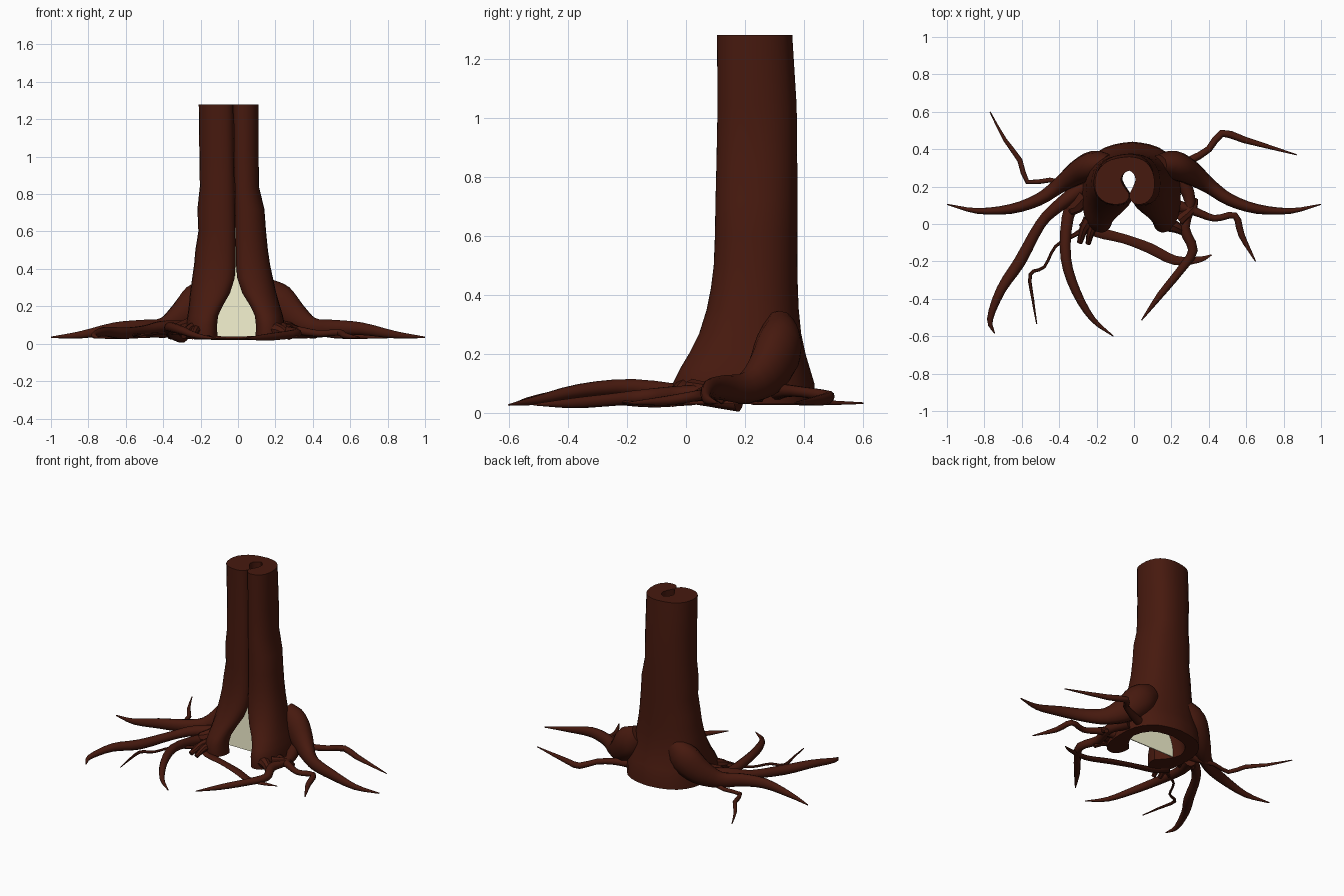
import bpy, bmesh, math
from mathutils import Vector


def material(name, col):
    m = bpy.data.materials.new(name)
    m.diffuse_color = (*col, 1)
    return m


BARK = material("bark", (0.062, 0.0098, 0.0045))
CREAM = material("cream", (0.92, 0.9, 0.64))


def spline(pts, n):
    """Catmull-Rom through tuples of any length."""
    v = [Vector(p) for p in pts]
    v = [2 * v[0] - v[1]] + v + [2 * v[-1] - v[-2]]
    out = []
    for a, b, c, d in zip(v, v[1:], v[2:], v[3:]):
        for i in range(n):
            t = i / n
            out.append(0.5 * (2 * b + (c - a) * t + (2 * a - 5 * b + 4 * c - d) * t * t
                              + (3 * b - a - 3 * c + d) * t ** 3))
    return out + [v[-2]]


def loft(name, rings, mat):
    """Skin a list of closed rings and cap both ends."""
    bm = bmesh.new()
    rows = [[bm.verts.new(p) for p in r] for r in rings]
    n = len(rows[0])
    for a, b in zip(rows, rows[1:]):
        for i in range(n):
            j = (i + 1) % n
            bm.faces.new((a[i], a[j], b[j], b[i]))
    bm.faces.new(rows[0][::-1])
    bm.faces.new(rows[-1])
    bmesh.ops.recalc_face_normals(bm, faces=bm.faces)
    me = bpy.data.meshes.new(name)
    bm.to_mesh(me)
    bm.free()
    ob = bpy.data.objects.new(name, me)
    bpy.context.collection.objects.link(ob)
    me.materials.append(mat)
    bpy.ops.object.select_all(action='DESELECT')
    ob.select_set(True)
    bpy.context.view_layer.objects.active = ob
    bpy.ops.object.shade_smooth_by_angle(angle=math.radians(40))
    return ob


def root(name, pts, flat=1.0, sides=10, n=3):
    """Tapering tube along (x, y, z, radius) points."""
    path = spline(pts, n)
    P = [Vector(p[:3]) for p in path]
    rings = []
    for i, p in enumerate(P):
        t = (P[min(i + 1, len(P) - 1)] - P[max(i - 1, 0)]).normalized()
        s = t.cross(Vector((0, 0, 1))).normalized()
        u = s.cross(t)
        r = max(path[i][3], 0.002)
        rings.append([p + r * (math.cos(a) * s + flat * math.sin(a) * u)
                      for a in (2 * math.pi * k / sides for k in range(sides))])
    return loft(name, rings, BARK)


# Hollow trunk: horseshoe section, two front lobes meeting at a slit
OUTER = [(0, .15), (.1, .05), (.32, 0), (.65, .03), (.92, .18), (1, .42),
         (.93, .68), (.68, .88), (.35, .97), (0, 1)]
INNER_TOP = [(0, .71), (.17, .64), (.24, .5), (.1, .32), (0, .22)]
INNER_BASE = [(0, .83), (.42, .74), (.56, .52), (.3, .32), (0, .22)]
outer = spline(OUTER, 2)
inner_top, inner_base = spline(INNER_TOP, 2), spline(INNER_BASE, 2)

# z, slit x, left x, right x, front y, back y, half gap
LEVELS = [(.03, -.008, -.28, .25, -.04, .44, .102),
          (.10, -.008, -.278, .25, -.045, .435, .104),
          (.15, -.008, -.27, .24, -.02, .42, .098),
          (.20, -.008, -.263, .225, .01, .405, .075),
          (.27, -.01, -.257, .205, .045, .39, .033),
          (.35, -.011, -.245, .187, .07, .382, .007),
          (.42, -.012, -.235, .172, .084, .379, .002),
          (.50, -.013, -.228, .16, .094, .377, .0012),
          (.60, -.014, -.212, .15, .098, .377, .001),
          (.72, -.015, -.217, .141, .1, .377, .001),
          (.84, -.018, -.204, .112, .103, .377, .001),
          (1.04, -.022, -.207, .11, .107, .375, .001),
          (1.28, -.025, -.21, .11, .105, .36, .001)]


def section(z, sx, xl, xr, yf, yb, g):
    k = max(0, 1 - z / .6)
    inner = [b * k + t * (1 - k) for t, b in zip(inner_top, inner_base)]

    def pt(p, side):
        t, v = p
        hw = (xr - sx) if side > 0 else (sx - xl)
        back = v > .7 and t < .001
        x = 0 if back else t * hw + g * (1 - t) * min(1, 2 * (1 - v))
        return (sx + side * x, yf + v * (yb - yf), z)
    return ([pt(p, 1) for p in outer] + [pt(p, -1) for p in outer[-2::-1]]
            + [pt(p, -1) for p in inner[::-1]] + [pt(p, 1) for p in inner[1:]])


loft("trunk", [section(*l) for l in LEVELS], BARK)

# Pale panel behind the opening
loft("hollow_panel", [[(-w - .01, .15, z), (w - .01, .15, z), (w - .01, .156, z), (-w - .01, .156, z)]
                      for z, w in ((.035, .18), (.3, .14), (.62, .1))], CREAM)

# Mirrored buttress roots, taller than wide
BUTTRESS = [(.13, .315, .29, .055), (.21, .315, .225, .078), (.30, .275, .14, .066),
            (.40, .205, .085, .042), (.51, .13, .085, .033), (.66, .08, .08, .026),
            (.84, .07, .048, .015), (1, .105, .034, .003)]
for side, label in ((1, "right"), (-1, "left")):
    root(f"buttress_root_{label}", [(side * x, y, z, r) for x, y, z, r in BUTTRESS], flat=1.3, sides=12)

# Spreading roots
root("root_back_left", [(-.2, .2, .06, .03), (-.32, .2, .055, .022), (-.45, .235, .045, .013),
                        (-.57, .225, .04, .013), (-.61, .34, .04, .014), (-.69, .45, .035, .01),
                        (-.77, .60, .033, .003)], n=2)
root("root_back_right", [(.2, .3, .07, .03), (.3, .34, .075, .022), (.4, .4, .07, .018),
                         (.47, .485, .055, .02), (.59, .45, .042, .018), (.87, .37, .034, .003)], n=2)
root("root_left_long", [(-.24, .22, .08, .045), (-.4, .1, .09, .034), (-.5, 0, .07, .028),
                        (-.61, -.2, .055, .032), (-.71, -.35, .065, .026), (-.77, -.51, .045, .016),
                        (-.745, -.585, .03, .003)])
root("root_left_thin", [(-.25, -.02, .06, .02), (-.32, -.06, .06, .012), (-.42, -.12, .055, .008),
                        (-.48, -.23, .05, .008), (-.555, -.27, .045, .01), (-.54, -.41, .05, .007),
                        (-.52, -.535, .05, .003)], sides=6)
root("root_left_curved", [(-.3, .18, .043, .04), (-.355, .03, .06, .032), (-.365, -.18, .088, .028),
                          (-.31, -.36, .075, .024), (-.22, -.51, .042, .015), (-.11, -.6, .027, .003)])
root("root_front_cross", [(-.27, .02, .04, .036), (-.2, -.04, .034, .03), (-.05, -.08, .029, .025),
                          (.085, -.13, .03, .028), (.22, -.195, .034, .025), (.35, -.19, .035, .016),
                          (.415, -.165, .03, .003)], flat=.4)
root("root_front_right", [(.25, .25, .08, .045), (.3, .12, .07, .03), (.27, -.02, .065, .028),
                          (.315, -.14, .055, .026), (.25, -.245, .045, .022), (.14, -.38, .033, .018),
                          (.04, -.515, .028, .003)])
root("root_right", [(.22, .1, .07, .035), (.32, .07, .07, .024), (.43, .03, .055, .018),
                    (.54, .045, .06, .018), (.575, -.06, .042, .017), (.65, -.2, .033, .003)])

# Knobbly short roots at the feet
STUBS = [[(-.24, .02, .08, .035), (-.27, -.03, .07, .024), (-.29, -.1, .04, .015)],
         [(-.2, .02, .08, .03), (-.23, -.04, .07, .022), (-.245, -.105, .035, .014)],
         [(.24, .02, .08, .035), (.31, .08, .075, .024), (.33, .13, .04, .014)],
         [(.18, .0, .08, .04), (.23, -.02, .07, .03), (.28, -.05, .035, .018)],
         [(-.26, .15, .09, .05), (-.33, .08, .07, .035), (-.36, .14, .04, .02)]]
for i, s in enumerate(STUBS):
    root(f"short_root_{i + 1}", s, sides=8)
